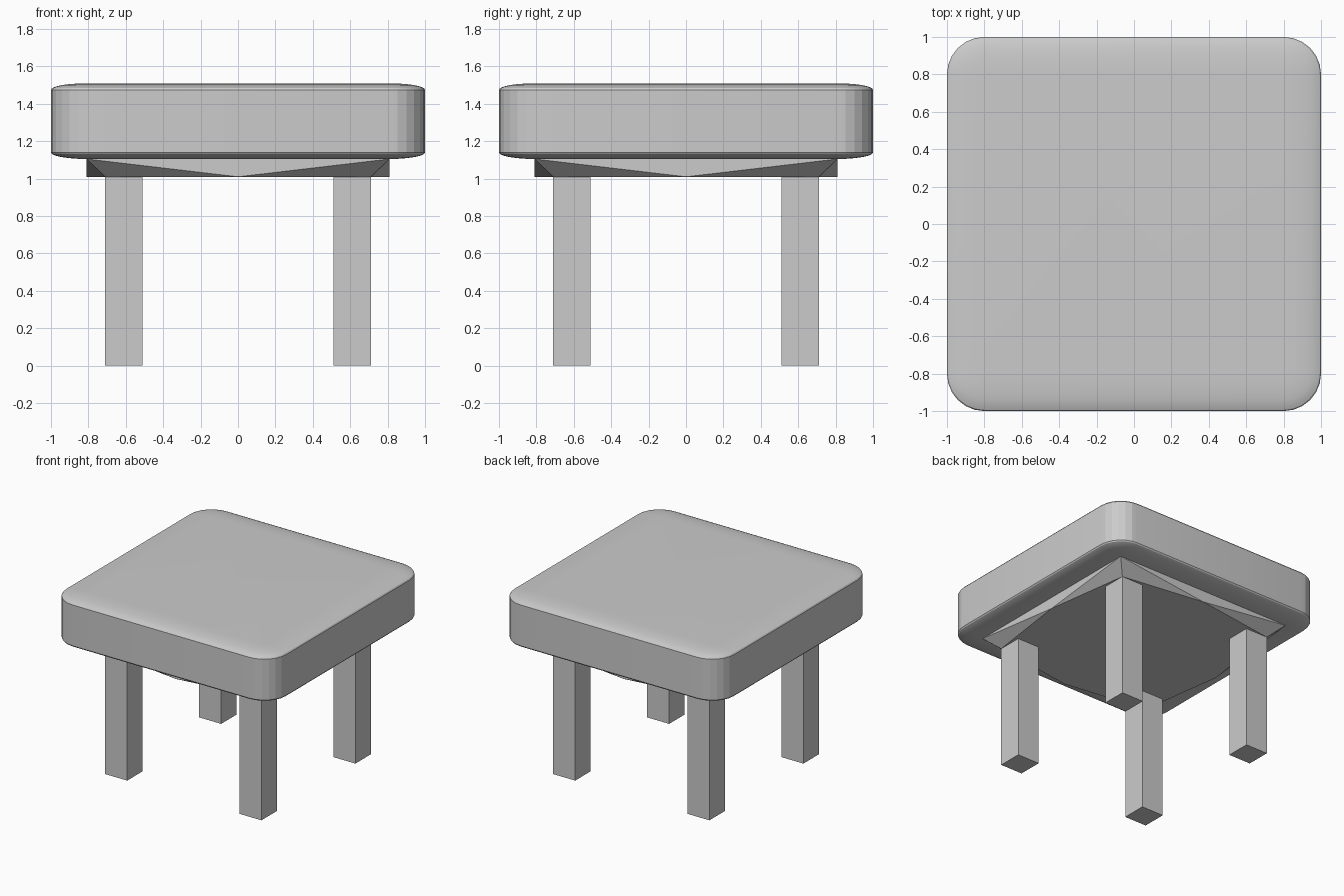
import bpy, bmesh
from math import sin, cos, pi

if "Cube" in bpy.data.objects:
    bpy.data.objects.remove(bpy.data.objects["Cube"])


def mesh_object(name, bm):
    bmesh.ops.recalc_face_normals(bm, faces=bm.faces)
    me = bpy.data.meshes.new(name)
    bm.to_mesh(me)
    bm.free()
    ob = bpy.data.objects.new(name, me)
    bpy.context.collection.objects.link(ob)
    return ob


def rounded_square(half, radius, segs=6):
    pts = []
    c = half - radius
    for q, (sx, sy) in enumerate(((1, 1), (-1, 1), (-1, -1), (1, -1))):
        for i in range(segs + 1):
            a = (q + i / segs) * pi / 2
            pts.append((sx * c + radius * cos(a), sy * c + radius * sin(a)))
    return pts


def bridge(bm, lower, upper):
    n = len(lower)
    for i in range(n):
        j = (i + 1) % n
        bm.faces.new((lower[i], lower[j], upper[j], upper[i]))


# Cushion: stacked rounded squares with soft, shallow top and bottom edges
bm = bmesh.new()
steps = 6
profile = []
for i in range(steps + 1):
    a = pi / 2 * i / steps
    profile.append((0.195 * (1 - sin(a)), 1.105 + 0.035 * (1 - cos(a))))
profile += [(d, 2.615 - z) for d, z in reversed(profile)]
rings = [[bm.verts.new((x, y, z)) for x, y in rounded_square(1 - d, 0.2 - d)]
         for d, z in profile]
for a, b in zip(rings, rings[1:]):
    bridge(bm, a, b)
bm.faces.new(rings[0][::-1])
bm.faces.new(rings[-1])
cushion = mesh_object("seat_cushion", bm)

# Support board: square top, underside tucked in at the four corners
bm = bmesh.new()
corners = ((1, 1), (-1, 1), (-1, -1), (1, -1))
mids = ((0, 1), (-1, 0), (0, -1), (1, 0))
top = [bm.verts.new((0.81 * x, 0.81 * y, 1.105)) for x, y in corners]
low = [bm.verts.new((0.71 * x, 0.71 * y, 1.01)) for x, y in corners]
mid = [bm.verts.new((0.81 * x, 0.81 * y, 1.01)) for x, y in mids]
for i in range(4):
    j = (i + 1) % 4
    bm.faces.new((top[i], mid[i], top[j]))
    bm.faces.new((top[i], low[i], mid[i]))
    bm.faces.new((mid[i], low[j], top[j]))
bm.faces.new(top)
bm.faces.new([v for pair in zip(low, mid) for v in pair])
mesh_object("support_board", bm)

# Four square legs
for name, sx, sy in (("front_left_leg", -1, -1), ("front_right_leg", 1, -1),
                     ("back_left_leg", -1, 1), ("back_right_leg", 1, 1)):
    bpy.ops.mesh.primitive_cube_add(size=1, location=(0.61 * sx, 0.61 * sy, 0.505))
    leg = bpy.context.object
    leg.name = name
    leg.scale = (0.2, 0.2, 1.01)

# Soft shading on the cushion only
bpy.ops.object.select_all(action='DESELECT')
cushion.select_set(True)
bpy.context.view_layer.objects.active = cushion
bpy.ops.object.shade_smooth_by_angle(angle=0.26)
